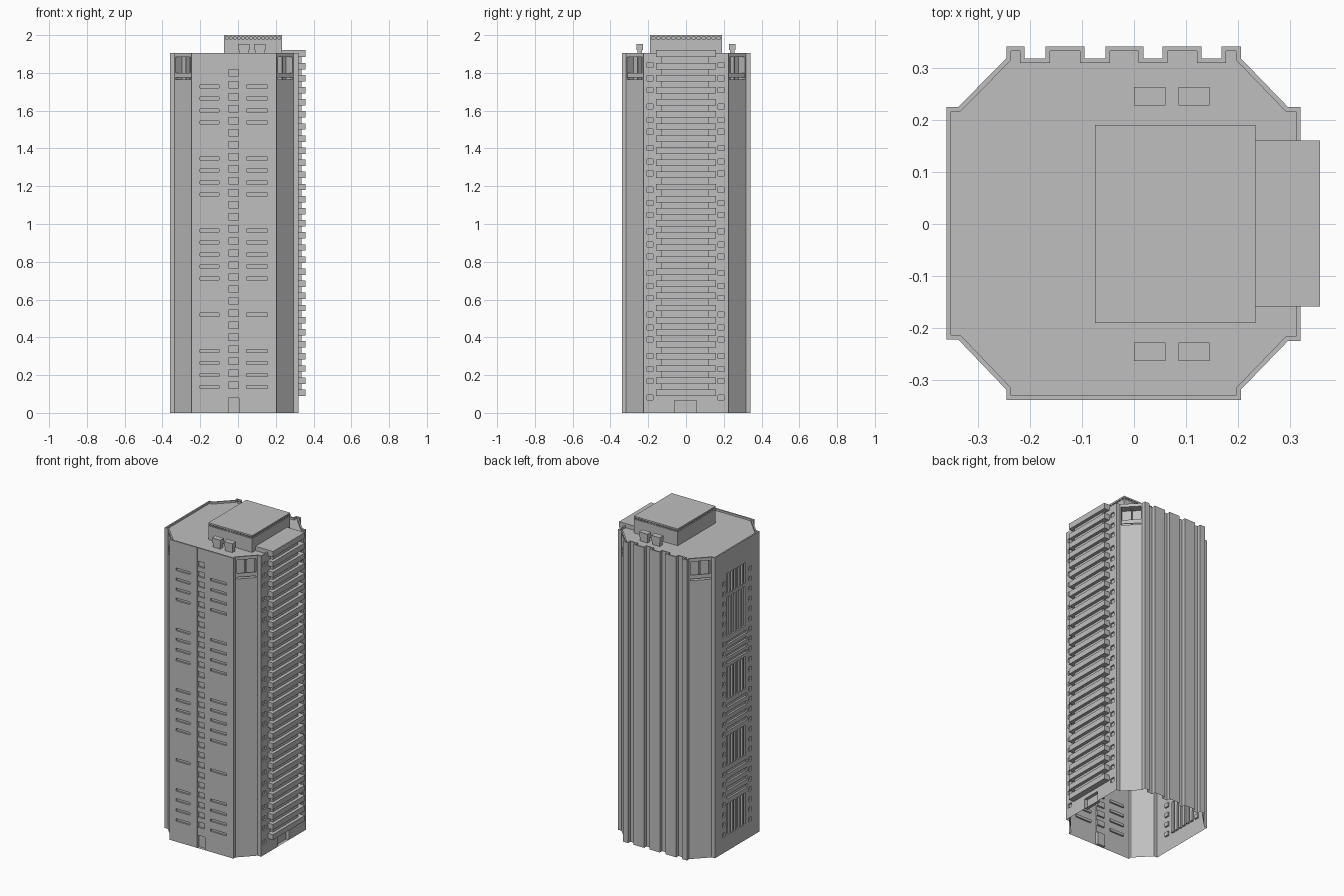
import bpy, bmesh
from mathutils import Vector

cube = bpy.data.objects.get("Cube")
if cube:
    bpy.data.objects.remove(cube)

concrete = bpy.data.materials.new("warm_grey_concrete")
concrete.use_nodes = True
concrete.diffuse_color = (0.52, 0.52, 0.52, 1)
concrete.node_tree.nodes["Principled BSDF"].inputs["Base Color"].default_value = (0.52, 0.52, 0.52, 1)

TOP, ROOF, FLOOR = 1.905, 1.893, 0.0636


def finish(name, bm):
    bmesh.ops.remove_doubles(bm, verts=bm.verts, dist=1e-5)
    mesh = bpy.data.meshes.new(name)
    bm.to_mesh(mesh)
    bm.free()
    mesh.materials.append(concrete)
    obj = bpy.data.objects.new(name, mesh)
    bpy.context.collection.objects.link(obj)
    return obj


def add_box(bm, x0, x1, y0, y1, z0, z1):
    verts = bmesh.ops.create_cube(bm, size=1)["verts"]
    for v in verts:
        v.co = Vector(((x0 + x1) / 2 + v.co.x * (x1 - x0),
                       (y0 + y1) / 2 + v.co.y * (y1 - y0),
                       (z0 + z1) / 2 + v.co.z * (z1 - z0)))


def normal(a, b):
    d = (b - a).normalized()
    return Vector((d.y, -d.x))


def wall(bm, a, b, recesses=()):
    """Sheet wall from a to b; each recess is (u0, u1, z0, z1, depth)."""
    length, n = (b - a).length, normal(a, b)
    along = (b - a).normalized()
    us = sorted({0, length, *(round(r[k], 5) for r in recesses for k in (0, 1))})
    zs = sorted({0, TOP, *(round(r[k], 5) for r in recesses for k in (2, 3))})

    def depth(i, j):
        if not (0 <= i < len(us) - 1 and 0 <= j < len(zs) - 1):
            return 0
        u, z = (us[i] + us[i + 1]) / 2, (zs[j] + zs[j + 1]) / 2
        return max([r[4] for r in recesses if r[0] < u < r[1] and r[2] < z < r[3]], default=0)

    def face(*corners):
        verts = []
        for u, z, d in corners:
            p = a + along * u - n * d
            verts.append(bm.verts.new((p.x, p.y, z)))
        bm.faces.new(verts)

    for i in range(len(us)):
        for j in range(len(zs)):
            u, z, d = us[i], zs[j], depth(i, j)
            left, below = depth(i - 1, j), depth(i, j - 1)
            if i < len(us) - 1 and j < len(zs) - 1:
                face((u, z, d), (us[i + 1], z, d), (us[i + 1], zs[j + 1], d), (u, zs[j + 1], d))
            if j < len(zs) - 1 and left != d:
                face((u, z, left), (u, z, d), (u, zs[j + 1], d), (u, zs[j + 1], left))
            if i < len(us) - 1 and below != d:
                face((u, z, d), (us[i + 1], z, d), (us[i + 1], z, below), (u, z, below))


# Tower footprint, counter-clockwise, with a ribbed back
footprint = [(-.245, -.338), (.205, -.338), (.205, -.318), (.295, -.225), (.32, -.225),
             (.32, .225), (.295, .225), (.205, .318), (.205, .341)]
y_now, y_next = .341, .318
for x in (.168, .13, .055, .018, -.055, -.095, -.17, -.21):
    footprint += [(x, y_now), (x, y_next)]
    y_now, y_next = y_next, y_now
footprint += [(-.245, .341), (-.245, .318), (-.337, .225), (-.36, .225),
              (-.36, -.222), (-.337, -.222), (-.245, -.318)]
footprint = [Vector(p) for p in footprint]

# Front: shallow centre strip with windows, door and slot rows
front = [(.195, .247, 0, TOP, .005), (.195, .25, 0, .08, .02)]
for k in range(27):
    z = .13 + k * FLOOR
    front.append((.195, .247, z, z + .034, .016))
for k in (0, 1, 2, 3, 6, 7, 8, 9, 12, 13, 14, 15, 16, 19, 22, 23, 24, 25):
    z = 1.72 - k * FLOOR
    front += [(.045, .145, z, z + .016, .01), (.29, .4, z, z + .016, .01)]

# Balcony side: small windows in threes and an entrance
side = [(.165, .28, 0, .065, .02)]
for group in range(9):
    for step in (0, .07, .133):
        z = 1.828 - group * .22 - step
        if z > 0:
            side += [(u, u + .031, z, z + .027, .01) for u in (.018, .395)]

# Louvred side: stacked vertical and horizontal louvre panels
louvred = []
for z0, z1, count in ((1.63, 1.76, 6), (1.36, 1.61, 4), (.96, 1.165, 6), (.54, .73, 6), (.1, .3, 6)):
    pitch = .2 / count
    louvred += [(.122 + k * pitch, .122 + (k + .6) * pitch, z0, z1, .012) for k in range(count)]
for z0, z1 in ((1.175, 1.34), (.745, .945), (.315, .525)):
    pitch = (z1 - z0) / 4
    louvred += [(.122, .322, z0 + (k + .25) * pitch, z0 + (k + .7) * pitch, .012) for k in range(4)]
for k in range(26):
    z = .1 + k * FLOOR
    louvred += [(u, u + .028, z, z + .027, .01) for u in (.075, .34)]

# Tower walls
bm = bmesh.new()
count = len(footprint)
corners = []
for i, a in enumerate(footprint):
    b = footprint[(i + 1) % count]
    d = b - a
    recesses = ()
    if abs(d.x) > .05 and abs(d.y) > .05:
        recesses = [(.008, d.length - .008, 1.765, 1.885, .05)]
        corners.append((a, b))
    elif d.x > .4:
        recesses = front
    elif d.y > .4:
        recesses = side
    elif d.y < -.4:
        recesses = louvred
    wall(bm, a, b, recesses)

# Parapet rim and roof
inner = []
for i, p in enumerate(footprint):
    n1 = normal(footprint[i - 1], p)
    n2 = normal(p, footprint[(i + 1) % count])
    inner.append(p - (n1 + n2) * .009 / (1 + n1.dot(n2)))
outer_ring = [bm.verts.new((p.x, p.y, TOP)) for p in footprint]
inner_ring = [bm.verts.new((p.x, p.y, TOP)) for p in inner]
roof_ring = [bm.verts.new((p.x, p.y, ROOF)) for p in inner]
for i in range(count):
    j = (i + 1) % count
    bm.faces.new((outer_ring[i], outer_ring[j], inner_ring[j], inner_ring[i]))
    bm.faces.new((inner_ring[i], inner_ring[j], roof_ring[j], roof_ring[i]))
bm.faces.new(roof_ring)
finish("tower_shell", bm)

# Corner loggia railings and dividers
for k, (a, b) in enumerate(corners):
    bm = bmesh.new()
    length = (b - a).length
    add_box(bm, .008, length - .008, .002, .007, 1.775, 1.8)
    add_box(bm, length / 2 - .003, length / 2 + .003, .02, .05, 1.765, 1.885)
    along, n = (b - a).normalized(), normal(a, b)
    for v in bm.verts:
        p = a + along * v.co.x - n * v.co.y
        v.co.x, v.co.y = p
    bmesh.ops.recalc_face_normals(bm, faces=bm.faces)
    finish(f"corner_loggia_{k + 1}", bm)

# Balcony stack
bm = bmesh.new()
for k in range(29):
    z = .09 + k * FLOOR * 1.007
    add_box(bm, .315, .357, -.158, .16, z, z + .034)
add_box(bm, .315, .337, -.13, .122, .1, 1.9)
add_box(bm, .225, .357, -.158, .16, 1.886, 1.92)
finish("balconies", bm)

# Penthouse with a vented gap under its cap
bm = bmesh.new()
add_box(bm, -.075, .233, -.19, .19, ROOF - .01, 1.98)
add_box(bm, -.067, .225, -.182, .182, 1.98, 1.992)
add_box(bm, -.075, .233, -.19, .19, 1.991, 2)
for k in range(15):
    x = -.075 + k * .0214
    y = -.19 + k * .0266
    for s in (-1, 1):
        add_box(bm, x, x + .008, s * .186 - .004, s * .186 + .004, 1.98, 1.991)
    for x_side in (-.075, .225):
        add_box(bm, x_side, x_side + .008, y, min(y + .008, .19), 1.98, 1.991)
finish("penthouse", bm)

# Rooftop air units
for name, y in (("front", -.245), ("back", .245)):
    bm = bmesh.new()
    for x in (0, .085):
        add_box(bm, x + .004, x + .056, y - .013, y + .013, ROOF, 1.925)
        add_box(bm, x, x + .06, y - .018, y + .018, 1.92, 1.952)
    finish(f"{name}_air_units", bm)
